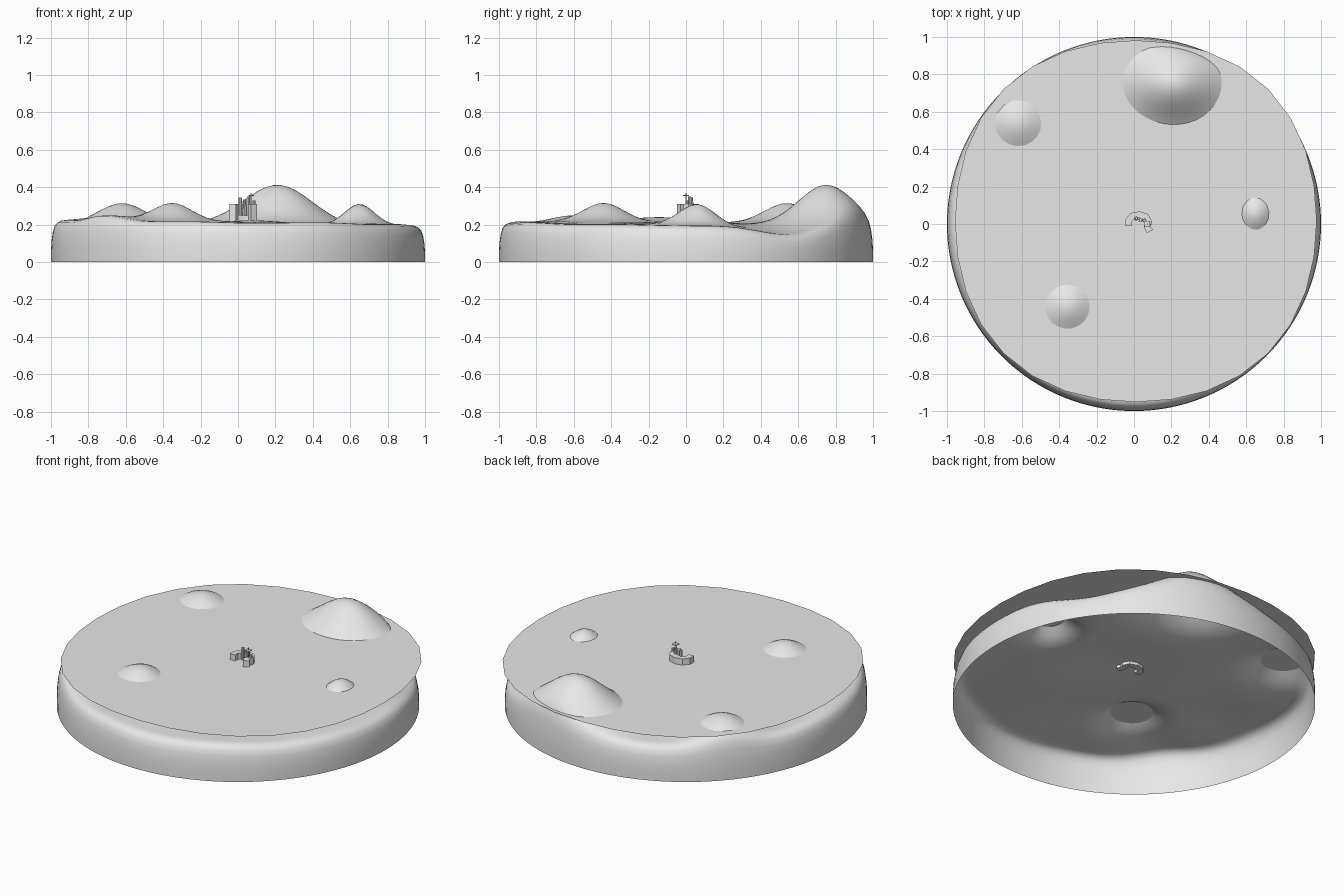
import bpy, bmesh, math
from math import sin, cos, exp, pi
from mathutils import Vector

cube = bpy.data.objects.get("Cube")
if cube:
    bpy.data.objects.remove(cube, do_unlink=True)

grey = bpy.data.materials.new("plain grey")
grey.use_nodes = True
grey.diffuse_color = (0.8, 0.8, 0.8, 1)
grey.node_tree.nodes["Principled BSDF"].inputs["Base Color"].default_value = (0.8, 0.8, 0.8, 1)


def finish(bm, name, smooth=None):
    bmesh.ops.recalc_face_normals(bm, faces=bm.faces)
    mesh = bpy.data.meshes.new(name)
    bm.to_mesh(mesh)
    bm.free()
    mesh.materials.append(grey)
    obj = bpy.data.objects.new(name, mesh)
    bpy.context.collection.objects.link(obj)
    if smooth:
        bpy.ops.object.select_all(action='DESELECT')
        obj.select_set(True)
        bpy.context.view_layer.objects.active = obj
        bpy.ops.object.shade_smooth_by_angle(angle=math.radians(smooth))
    return obj


# Hills, mounds and hollows: x, y, height, width in x, width in y
HILLS = [
    (0.21, 0.75, 0.215, 0.18, 0.15),
    (-0.62, 0.54, 0.105, 0.12, 0.12),
    (-0.35, -0.44, 0.10, 0.105, 0.11),
    (0.65, 0.06, 0.115, 0.08, 0.095),
    (-0.68, -0.60, 0.03, 0.15, 0.13),
    (-0.72, -0.12, 0.02, 0.14, 0.15),
    (0.82, 0.55, -0.045, 0.2, 0.17),
    (0.03, 0.0, 0.015, 0.15, 0.15),
]


def ground(x, y):
    z = 0.207 - 0.012 * x - 0.008 * y
    z += 0.005 * sin(7 * x + 2 * y) * cos(6 * y - 2 * x)
    for hx, hy, h, wx, wy in HILLS:
        z += h * exp(-0.5 * (((x - hx) / wx) ** 2 + ((y - hy) / wy) ** 2))
    return z


# Island: open-bottomed shell with a rounded rim and rolling ground
SIDES = 128
rings = [(1, 0), (1, 0.25), (0.997, 0.5), (0.99, 0.72), (0.98, 0.87), (0.965, 0.95), (0.945, 0.99)]
rings += [(0.92 * (1 - i / 40), 1) for i in range(40)]
bm = bmesh.new()
loops = []
for r, f in rings:
    loop = []
    for i in range(SIDES):
        a = 2 * pi * i / SIDES
        x, y = r * cos(a), r * sin(a)
        loop.append(bm.verts.new((x, y, f * ground(x, y))))
    loops.append(loop)
for low, high in zip(loops, loops[1:]):
    for i in range(SIDES):
        j = (i + 1) % SIDES
        bm.faces.new((low[i], low[j], high[j], high[i]))
middle = bm.verts.new((0, 0, ground(0, 0)))
for i in range(SIDES):
    bm.faces.new((loops[-1][i], loops[-1][(i + 1) % SIDES], middle))
finish(bm, "island_terrain", 60)

# Water: one flat, slightly squared disc
bm = bmesh.new()
edge = []
for i in range(32):
    a = 2 * pi * i / 32
    r = 0.967 + 0.033 * sin(2 * a) ** 2
    edge.append(bm.verts.new((0.01 + r * cos(a), 0.015 + r * sin(a), 0.272)))
bm.faces.new(edge)
finish(bm, "water_surface")

# Horseshoe plinth: a strip along a curved path, raised into a solid
path = [Vector(p) for p in ((-0.028, -0.012), (-0.028, 0.02), (-0.008, 0.043), (0.03, 0.05),
                            (0.065, 0.038), (0.078, 0.012), (0.07, -0.015), (0.085, -0.04))]
bm = bmesh.new()
left, right = [], []
for i, p in enumerate(path):
    d = (path[min(i + 1, len(path) - 1)] - path[max(i - 1, 0)]).normalized() * 0.018
    left.append(bm.verts.new((p.x - d.y, p.y + d.x, 0.205)))
    right.append(bm.verts.new((p.x + d.y, p.y - d.x, 0.205)))
strip = [bm.faces.new((left[i], left[i + 1], right[i + 1], right[i])) for i in range(len(path) - 1)]
raised = bmesh.ops.extrude_face_region(bm, geom=strip, use_keep_orig=True)
top = [g for g in raised["geom"] if isinstance(g, bmesh.types.BMVert)]
bmesh.ops.translate(bm, verts=top, vec=(0, 0, 0.105))
finish(bm, "horseshoe_plinth")


# Small towers and the leaning mast standing on the plinth
def tower(name, x, y, low, high, r1, r2, sides=8):
    bm = bmesh.new()
    bmesh.ops.create_cone(bm, cap_ends=True, segments=sides, radius1=r1, radius2=r2, depth=high - low)
    bmesh.ops.translate(bm, verts=bm.verts, vec=(x, y, (low + high) / 2))
    return finish(bm, name)


for n, (x, y, h) in enumerate(((0.012, 0.03, 0.345), (0.035, 0.022, 0.335), (0.055, 0.02, 0.35),
                               (0.085, 0.005, 0.33))):
    tower(f"tower_{n + 1}", x, y, 0.25, h, 0.011, 0.008)
mast = tower("mast", 0.07, 0.0, 0.3, 0.37, 0.004, 0.002, 6)
bm = bmesh.new()
bmesh.ops.create_cube(bm, size=1)
bmesh.ops.scale(bm, verts=bm.verts, vec=(0.03, 0.03, 0.005))
bmesh.ops.translate(bm, verts=bm.verts, vec=(0.07, 0.0, 0.355))
finish(bm, "mast_platform")
